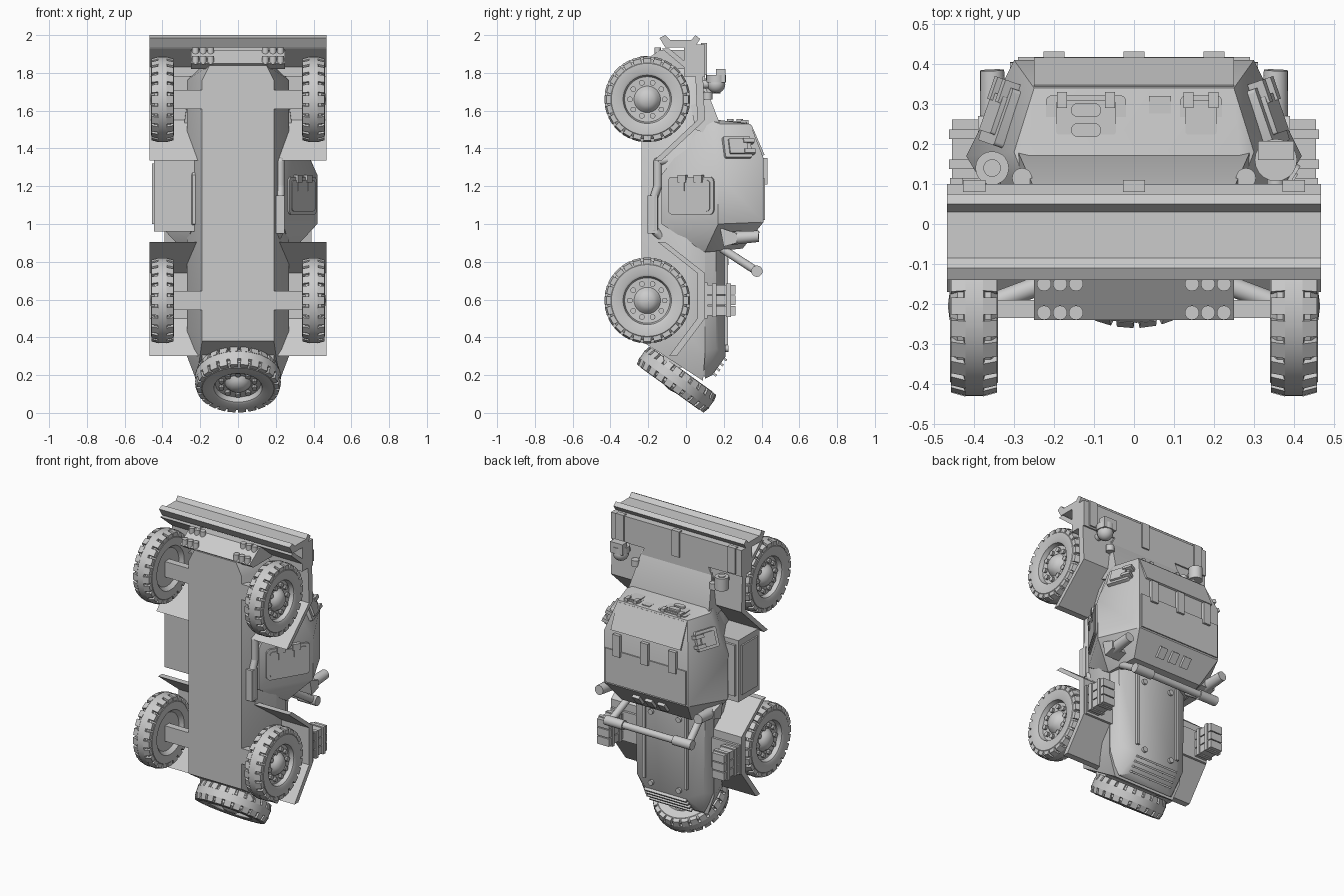
import bpy, bmesh, math
from mathutils import Vector, Matrix

if "Cube" in bpy.data.objects:
    bpy.data.objects.remove(bpy.data.objects["Cube"], do_unlink=True)

grey = bpy.data.materials.new("plain_grey")
grey.use_nodes = True
grey.diffuse_color = (0.6, 0.6, 0.6, 1)
grey.node_tree.nodes["Principled BSDF"].inputs["Base Color"].default_value = (0.6, 0.6, 0.6, 1)


def finish(name, bm, mirror=False):
    """Turn a bmesh into an object, optionally with a twin across x = 0."""
    bmesh.ops.recalc_face_normals(bm, faces=bm.faces)
    for f in bm.faces:
        f.smooth = True
    for e in bm.edges:
        e.smooth = len(e.link_faces) == 2 and e.calc_face_angle(0) < math.radians(32)
    for side in ("left", "right") if mirror else ("",):
        if side == "right":
            bmesh.ops.scale(bm, vec=(-1, 1, 1), verts=bm.verts)
            bmesh.ops.reverse_faces(bm, faces=bm.faces)
        label = f"{side}_{name}" if side else name
        me = bpy.data.meshes.new(label)
        bm.to_mesh(me)
        me.materials.append(grey)
        bpy.context.collection.objects.link(bpy.data.objects.new(label, me))
    bm.free()


def add_cube(bm, center, size, rot=Matrix.Identity(4)):
    m = Matrix.Translation(center) @ rot @ Matrix.Diagonal((*size, 1))
    return bmesh.ops.create_cube(bm, size=1, matrix=m)["verts"]


def add_cyl(bm, p, q, r, r2=None, seg=20):
    p, q = Vector(p), Vector(q)
    rot = Vector((0, 0, 1)).rotation_difference(q - p).to_matrix().to_4x4()
    bmesh.ops.create_cone(bm, cap_ends=True, segments=seg, radius1=r, radius2=r if r2 is None else r2,
                          depth=(q - p).length, matrix=Matrix.Translation((p + q) / 2) @ rot)


def box(name, xs, ys, zs, mirror=False):
    bm = bmesh.new()
    ranges = (xs, ys, zs)
    add_cube(bm, [sum(r) / 2 for r in ranges], [r[1] - r[0] for r in ranges])
    finish(name, bm, mirror)


def cyl(name, p, q, r, r2=None, mirror=False):
    bm = bmesh.new()
    add_cyl(bm, p, q, r, r2)
    finish(name, bm, mirror)


def tube(name, pts, r, mirror=False):
    """Pipe run with ball joints."""
    bm = bmesh.new()
    for p, q in zip(pts, pts[1:]):
        add_cyl(bm, p, q, r, seg=14)
    for p in pts[1:-1]:
        bmesh.ops.create_uvsphere(bm, u_segments=14, v_segments=8, radius=r, matrix=Matrix.Translation(p))
    finish(name, bm, mirror)


def prism(name, profile, x0, x1, mirror=False):
    """Extrude a (y, z) profile across x."""
    bm = bmesh.new()
    face = bm.faces.new([bm.verts.new((x0, y, z)) for y, z in profile])
    out = bmesh.ops.extrude_face_region(bm, geom=[face])["geom"]
    bmesh.ops.translate(bm, vec=(x1 - x0, 0, 0), verts=[v for v in out if isinstance(v, bmesh.types.BMVert)])
    finish(name, bm, mirror)


def shell(name, pts):
    """Symmetric convex armour body."""
    bm = bmesh.new()
    for x, y, z in pts:
        for s in (1, -1):
            bm.verts.new((s * x, y, z))
    bmesh.ops.convex_hull(bm, input=bm.verts)
    bmesh.ops.dissolve_limit(bm, angle_limit=0.03, verts=bm.verts, edges=bm.edges)
    finish(name, bm)


def slab(name, center, normal, size, bevel=0.0, offset=(0, 0), mirror=False):
    """Plate lying on a sloped surface; size is across, along, thick."""
    n = Vector(normal).normalized()
    up = Vector((0, 0, 1)) if abs(n.z) < 0.9 else Vector((0, 1, 0))
    u = up.cross(n).normalized()
    v = n.cross(u)
    rot = Matrix((u, v, n)).transposed().to_4x4()
    bm = bmesh.new()
    add_cube(bm, Vector(center) + u * offset[0] + v * offset[1], size, rot)
    if bevel:
        edges = [e for e in bm.edges if abs((e.verts[0].co - e.verts[1].co).normalized().dot(n)) > 0.9]
        bmesh.ops.bevel(bm, geom=edges, offset=bevel, segments=4, affect='EDGES', profile=0.5)
    finish(name, bm, mirror)


def wheel(name, center, axis, mirror=False):
    """Lathed tyre and rim, with shoulder lugs, wheel nuts and a domed hub."""
    bm = bmesh.new()
    w = 0.06
    profile = [(0, -w * .6), (.12, -w * .6), (.14, -w), (.19, -w), (.212, -w * .7), (.212, -w * .45),
               (.226, -w * .4), (.226, w * .4), (.212, w * .45), (.212, w * .7), (.19, w), (.14, w),
               (.128, w * .9), (.12, w * .45), (.07, w * .4), (.055, w * .75), (.035, w * 1.02), (0, w * 1.1)]
    vs = [bm.verts.new((x, 0, r)) for r, x in profile]
    es = [bm.edges.new(p) for p in zip(vs, vs[1:])]
    bmesh.ops.spin(bm, geom=vs + es, cent=(0, 0, 0), axis=(1, 0, 0), angle=math.tau, steps=48)
    bmesh.ops.remove_doubles(bm, verts=bm.verts, dist=0.0005)
    for i in range(24):
        rot = Matrix.Rotation(math.tau * i / 24, 4, 'X')
        for s in (1, -1):
            lug = add_cube(bm, (s * w * .66, 0, .207), (w * .6, .042, .04))
            for vert in lug:
                if vert.co.z > .21 and abs(vert.co.x) > w * .8:
                    vert.co.z -= .01
            bmesh.ops.transform(bm, matrix=rot, verts=lug)
    for i in range(10):
        a = math.tau * i / 10
        y, z = .092 * math.cos(a), .092 * math.sin(a)
        add_cyl(bm, (w * .3, y, z), (w * .68, y, z), .015, seg=10)
    rot = Vector((1, 0, 0)).rotation_difference(Vector(axis)).to_matrix().to_4x4()
    bmesh.ops.transform(bm, matrix=Matrix.Translation(center) @ rot, verts=bm.verts)
    finish(name, bm, mirror)


# Wheels, axles and the tilted spare
for label, z in (("front", 1.66), ("rear", 0.595)):
    wheel(label + "_wheel", (.4, -.205, z), (1, 0, 0), True)
    box(label + "_axle_arm", (.1, .36), (-.235, -.19), (z - .05, z + .05), True)
    cyl(label + "_half_shaft", (.2, -.14, z), (.36, -.2, z), .025, mirror=True)
wheel("spare_wheel", (0, -.05, .176), (0, -.585, -.81))
box("spare_bracket", (-.19, .19), (-.12, .05), (.24, .37))

# Main hull, nose plate and bolts
shell("lower_hull", [(.19, -.235, .38), (.15, -.235, 1.84), (.19, -.235, 1.76), (.22, .09, .17), (.27, .1, .3),
                     (.27, 0, .45), (.27, 0, 1.76), (.27, .1, 1.7), (.2, .1, 1.84)])
shell("nose_plate", [(.25, -.14, 1.92), (.25, -.24, 1.85), (.25, -.2, 1.82), (.25, 0, 1.92), (.25, 0, 1.82)])
bolts = bmesh.new()
for y, z in ((-.15, 1.89), (-.222, 1.845)):
    for x in (.145, .185, .225):
        add_cyl(bolts, (x, y, z), (x, y, z + .045), .018, seg=14)
finish("nose_bolts", bolts, True)

# Front bumper, bow box and straps
prism("front_bumper", [(-.14, 1.985), (-.11, 2), (-.085, 1.975), (.03, 1.975), (.05, 2), (.075, 1.98),
                       (.045, 1.935), (-.11, 1.935)], -.468, .468)
box("bow_box", (-.468, .468), (-.01, .1), (1.78, 1.95))
for x in (-.4, 0, .4):
    box("bow_strap", (x - .028, x + .028), (.08, .11), (1.79, 1.957))

# Bent fenders
front_line = [(-.13, 1.93), (.05, 1.78), (.06, 1.55), (-.17, 1.335)]
rear_line = [(-.15, .905), (.06, .74), (.06, .5), (-.09, .30)]
for label, line in (("front_fender", front_line), ("rear_fender", rear_line)):
    prism(label, line + [(y + .04, z) for y, z in reversed(line)], .19, .468, True)

# Crew cab, sloped hood and engine deck
shell("crew_cab", [(.3, .18, 1.53), (.25, .34, 1.53), (.3, .41, 1.35), (.42, .17, 1.26), (.42, .17, 1.0),
                   (.3, .41, 1.01), (.24, -.13, 1.26), (.24, -.13, 1.0), (.25, .3, .87), (.28, .1, .85),
                   (.27, .1, 1.56)])
shell("sloped_hood", [(.29, .18, 1.53), (.25, .09, 1.76), (.29, .05, 1.5), (.25, 0, 1.76), (.29, .18, 1.45)])
shell("engine_deck", [(.27, .09, .9), (.27, .09, .32), (.25, .16, .9), (.24, .16, .34), (.15, .21, .9),
                      (.15, .21, .3), (.2, .1, .18), (.14, .14, .2)])
for i in range(4):
    slab("engine_grille_bar", (0, .205 - i * .018, .285 - i * .027), (0, .8, -.6), (.3, .012, .025))
box("deck_rib", (.14, .16), (.18, .222), (.36, .84), True)
for z in (.34, .8):
    cyl("deck_fastener", (.1, .19, z), (.1, .225, z), .017, mirror=True)

# Roof hatch seam and hinge straps
box("roof_hatch", (-.29, .29), (.4, .418), (1.02, 1.24))
for x in (-.2, 0, .2):
    box("roof_strap", (x - .026, x + .026), (.405, .432), (1.21, 1.35))
slab("roof_visor", (0, .373, 1.44), (0, .92, .4), (.5, .17, .02))

# Front hatches with vision slits
for label, x, w in (("driver", -.12, .2), ("crew", .168, .105)):
    slab(label + "_hatch", (x, .262, 1.532), (0, 0, 1), (w, .12, .014), .015)
    slab(label + "_hatch_panel", (x, .266, 1.54), (0, 0, 1), (w * .75, .085, .01), .008)
    for s in (1, -1):
        slab(label + "_hatch_hinge", (x + s * w * .3, .31, 1.54), (0, 0, 1), (.025, .04, .022))
for y in (.235, .285):
    slab("vision_slit", (-.12, y, 1.548), (0, 0, 1), (.075, .034, .016), .016)
box("front_rib", (.037, .092), (.195, .32), (1.52, 1.538))

# Side windows on the cab cheeks
cheek, spot = (.89, .307, .352), (.333, .27, 1.405)
slab("side_window", spot, cheek, (.15, .12, .03), .01, mirror=True)
slab("side_window_cover", spot, cheek, (.1, .085, .055), .006, mirror=True)
for d in (-.03, .03):
    slab("side_window_hinge", spot, cheek, (.06, .022, .07), offset=(.06, d), mirror=True)

# Crew door and exhaust on the left flank
flank, spot = (.857, -.515, 0), (.336, .03, 1.15)
slab("crew_door", spot, flank, (.28, .2, .02), .025)
slab("crew_door_panel", spot, flank, (.24, .165, .03), .02)
for d in (-.05, .05):
    slab("crew_door_hinge", spot, flank, (.05, .04, .045), offset=(d, .09))
    slab("crew_door_strap", spot, flank, (.03, .07, .036), offset=(d, .06))
tube("exhaust_pipe", [(.2, 0, 1.36), (.225, -.15, 1.33), (.225, -.15, 1.2), (.225, -.17, 1.14),
                      (.225, -.17, .97), (.2, -.12, .92)], .022)
box("exhaust_guard", (.195, .245), (-.205, -.15), (.95, 1.15))

# Stowage locker on the right flank
box("stowage_locker", (-.445, -.2), (-.12, .1), (.96, 1.36))
box("locker_lid", (-.43, -.35), (.09, .115), (1.0, 1.33))
box("locker_door", (-.455, -.44), (-.09, .07), (1.0, 1.32))

# Lamps on the bow
cyl("lamp_post", (.355, .08, 1.74), (.355, .16, 1.74), .022, mirror=True)
ball = bmesh.new()
bmesh.ops.create_uvsphere(ball, u_segments=24, v_segments=12, radius=.048, matrix=Matrix.Translation((.355, .16, 1.74)))
add_cyl(ball, (.355, .16, 1.75), (.355, .16, 1.79), .053)
finish("searchlight_body", ball)
box("searchlight_hood", (.31, .4), (.16, .208), (1.75, 1.82))
cyl("headlamp", (-.355, .14, 1.69), (-.355, .14, 1.77), .042)
cyl("headlamp_lens", (-.355, .14, 1.76), (-.355, .14, 1.775), .022)
cyl("marker_lamp", (.28, .115, 1.66), (.28, .115, 1.7), .025, mirror=True)

# Smoke launchers, rear guard rail and fuel cans
shell("launcher_mount", [(.39, .18, .98), (.39, .27, .95), (.39, .2, .88), (.39, .27, .9), (.36, .2, .93)])
cyl("smoke_launcher", (.35, .24, .925), (.355, .385, .935), .036, .03, True)
tube("rear_guard_rail", [(-.25, .19, .87), (-.28, .375, .75), (.28, .375, .75), (.25, .19, .87)], .022)
cyl("rail_sleeve", (.18, .375, .75), (.31, .375, .75), .03, mirror=True)
for i in range(3):
    box("fuel_can", (.37, .455), (.1, .262), (.515 + i * .056, .565 + i * .056), True)
for y in (.15, .225):
    box("can_strap", (.362, .463), (y - .012, y + .012), (.508, .684), True)
box("can_tray", (.25, .46), (.09, .115), (.5, .69), True)
for x in (-.09, 0, .09):
    slab("rear_hatch_catch", (x, .35, .945), (0, .75, -.6), (.05, .07, .05))
